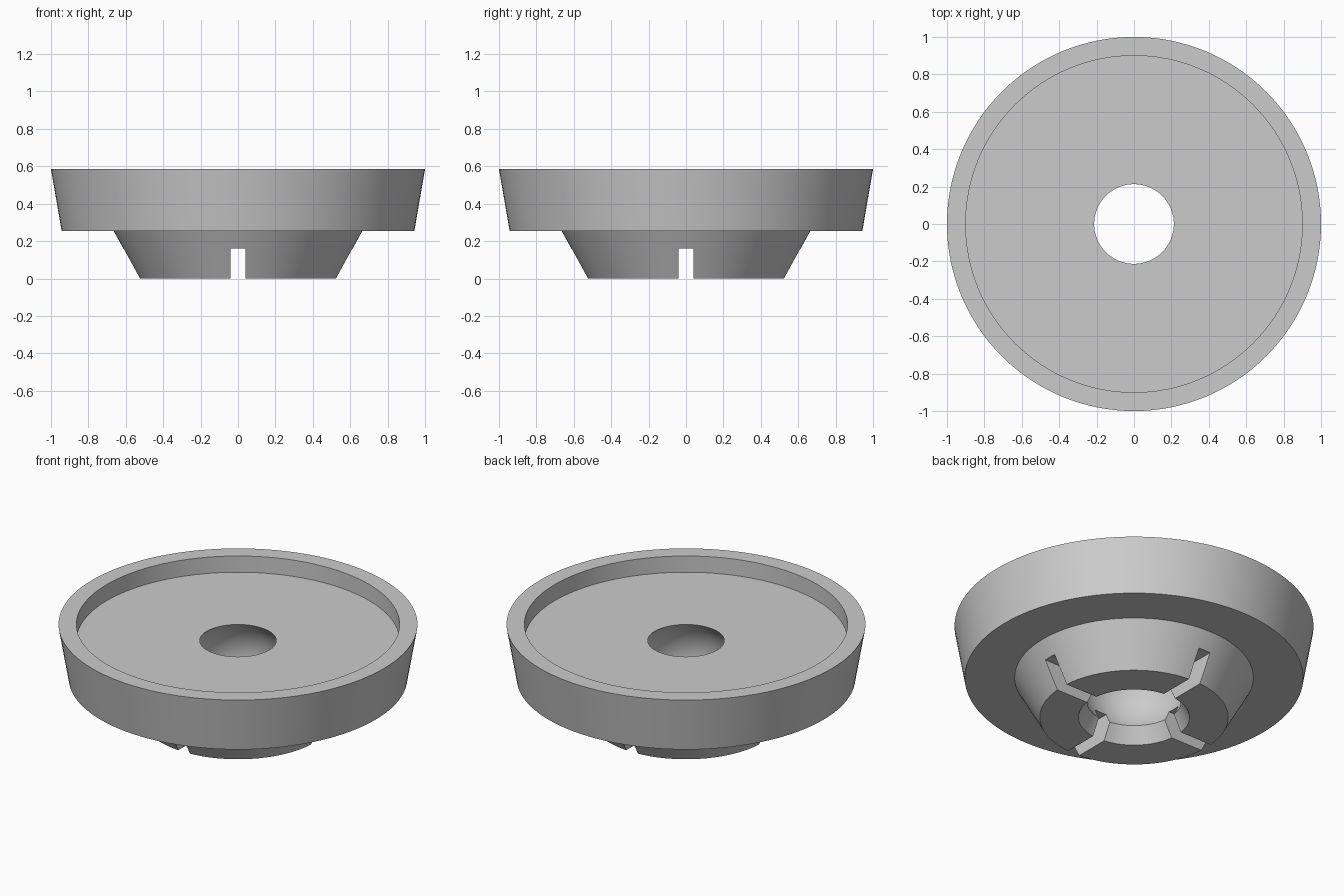
import bpy, bmesh, math
from mathutils import Vector

cube = bpy.data.objects.get("Cube")
if cube:
    bpy.data.objects.remove(cube, do_unlink=True)

SEGMENTS = 128
SLOT_WIDTH, SLOT_TOP = 0.08, 0.16
BALL_Z, BALL_R = 0.262, 0.308

grey = bpy.data.materials.new("plain grey")
grey.use_nodes = True
colour = (0.6, 0.6, 0.6, 1)
grey.diffuse_color = colour
grey.node_tree.nodes["Principled BSDF"].inputs["Base Color"].default_value = colour


def lathe(name, profile):
    """Spin a closed (radius, z) profile around the z axis."""
    bm = bmesh.new()
    verts = [bm.verts.new((r, 0, z)) for r, z in profile]
    edges = [bm.edges.new((a, b)) for a, b in zip(verts, verts[1:] + verts[:1])]
    bmesh.ops.spin(bm, geom=verts + edges, cent=(0, 0, 0), axis=(0, 0, 1),
                   angle=math.tau, steps=SEGMENTS, use_merge=True)
    bmesh.ops.remove_doubles(bm, verts=bm.verts, dist=0.0001)
    bmesh.ops.recalc_face_normals(bm, faces=bm.faces)
    mesh = bpy.data.meshes.new(name)
    bm.to_mesh(mesh)
    bm.free()
    obj = bpy.data.objects.new(name, mesh)
    bpy.context.collection.objects.link(obj)
    return obj


# Dish with recessed top, tapered rim and conical collar
outside = [(0.525, 0), (0.665, 0.255), (0.943, 0.255), (1, 0.585),
           (0.9, 0.585), (0.9, 0.485)]

# Ball socket: spherical cavity from the top hole down to a narrow throat
top_angle = math.acos(0.213 / BALL_R)
throat_angle = -math.acos(0.26 / BALL_R)
STEPS = 20
socket = []
for i in range(STEPS + 1):
    a = top_angle + (throat_angle - top_angle) * i / STEPS
    socket.append((BALL_R * math.cos(a), BALL_Z + BALL_R * math.sin(a)))

# Flared mouth below the throat
mouth = [(0.31, 0)]
body = lathe("socket_foot_body", outside + socket + mouth)
body.data.materials.append(grey)

# Two crossing slots that split the collar into four spring jaws
for name, size in (("slot_cutter_x", (2, SLOT_WIDTH)), ("slot_cutter_y", (SLOT_WIDTH, 2))):
    bpy.ops.mesh.primitive_cube_add(size=1, location=(0, 0, SLOT_TOP - 0.25))
    cutter = bpy.context.object
    cutter.name = name
    cutter.scale = (*size, 0.5)
    bpy.ops.object.select_all(action='DESELECT')
    bpy.context.view_layer.objects.active = body
    body.select_set(True)
    mod = body.modifiers.new(name, 'BOOLEAN')
    mod.operation = 'DIFFERENCE'
    mod.solver = 'EXACT'
    mod.object = cutter
    bpy.ops.object.modifier_apply(modifier=mod.name)
    bpy.data.objects.remove(cutter, do_unlink=True)

# Smooth the round walls, keep the edges crisp
bpy.ops.object.shade_smooth_by_angle(angle=math.radians(25))
